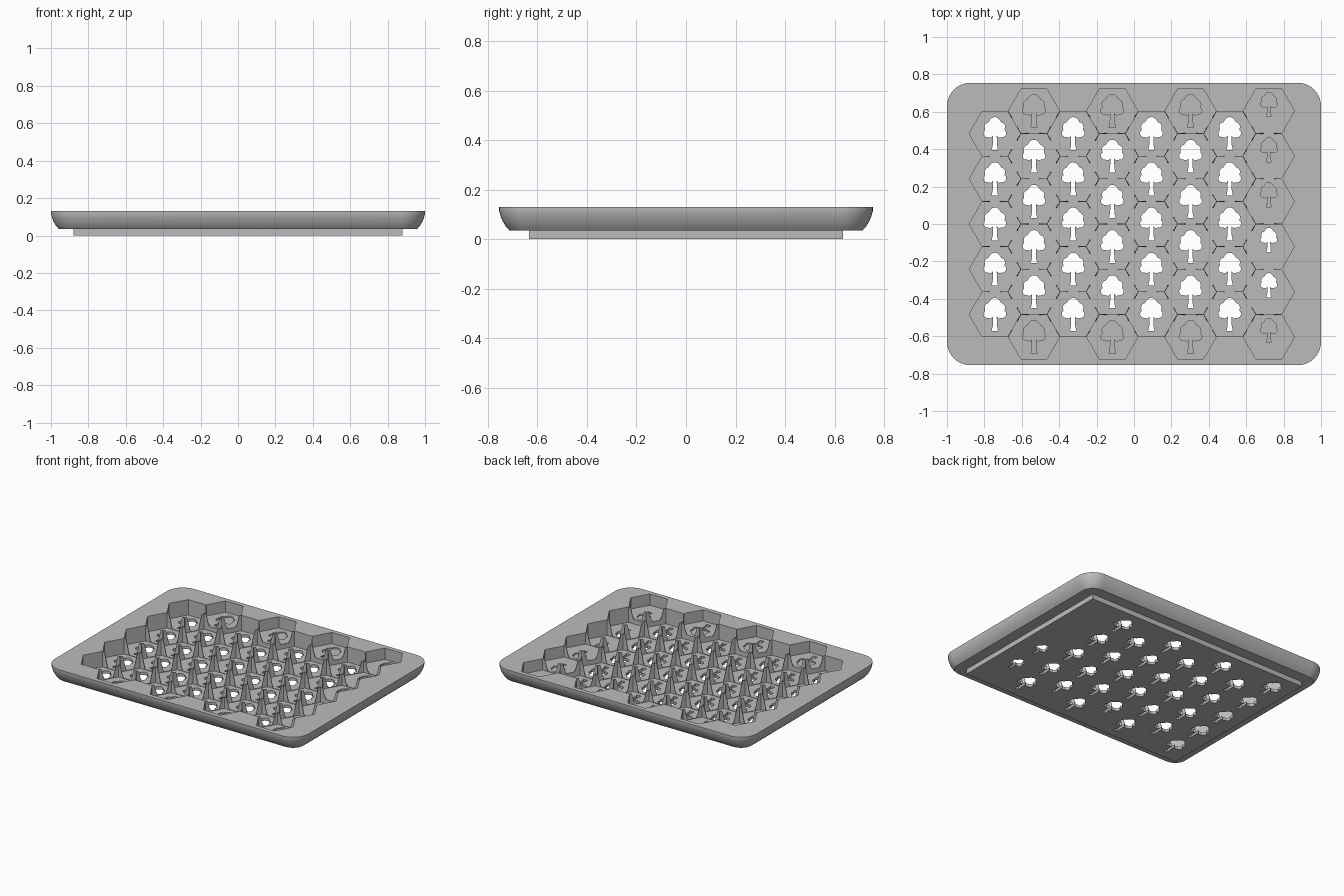
import bpy, bmesh
from math import cos, sin, pi, sqrt, atan2, hypot, radians
from mathutils import Matrix, Vector

if "Cube" in bpy.data.objects:
    bpy.data.objects.remove(bpy.data.objects["Cube"])

RIM = 0.13            # top of the tray
FLOOR = 0.02          # floor of pierced cells
SHELF = 0.05          # floor of engraved cells
PITCH = 0.1395        # hexagon radius of the grid
CELL = 0.137          # hexagon radius of a pocket

gray = bpy.data.materials.new("gray")
gray.use_nodes = True
gray.diffuse_color = (0.5, 0.5, 0.5, 1)
gray.node_tree.nodes["Principled BSDF"].inputs["Base Color"].default_value = (0.5, 0.5, 0.5, 1)


def make_object(name, bm):
    bmesh.ops.recalc_face_normals(bm, faces=bm.faces)
    mesh = bpy.data.meshes.new(name)
    bm.to_mesh(mesh)
    bm.free()
    mesh.materials.append(gray)
    obj = bpy.data.objects.new(name, mesh)
    bpy.context.collection.objects.link(obj)
    return obj


def loft(bm, rings):
    """Closed solid through rings with equal point counts."""
    loops = [[bm.verts.new(p) for p in ring] for ring in rings]
    n = len(loops[0])
    for a, b in zip(loops, loops[1:]):
        for i in range(n):
            j = (i + 1) % n
            bm.faces.new((a[i], a[j], b[j], b[i]))
    bm.faces.new(loops[0][::-1])
    bm.faces.new(loops[-1])


def prism(bm, points, z0, z1):
    loft(bm, [[(x, y, z) for x, y in points] for z in (z0, z1)])


def rounded_rect(hx, hy, r, z, steps=10):
    ring = []
    for k, (sx, sy) in enumerate(((1, 1), (-1, 1), (-1, -1), (1, -1))):
        for s in range(steps + 1):
            a = (k + s / steps) * pi / 2
            ring.append((sx * (hx - r) + r * cos(a), sy * (hy - r) + r * sin(a), z))
    return ring


def tree_outline(cx, cy, scale):
    """Lobed crown over a trunk with a flared foot."""
    half = [(0.017, -0.088), (0.011, -0.06), (0.01, -0.012), (0.022, -0.022)]
    lobes = [(0.04, 0.002, 0.021, -100, 55), (0.03, 0.036, 0.025, -25, 80),
             (0.0, 0.058, 0.03, 38, 90)]
    for x, y, r, a0, a1 in lobes:
        for s in range(6):
            a = radians(a0 + (a1 - a0) * s / 5)
            half.append((x + r * cos(a), y + r * sin(a)))
    outline = half + [(-x, y) for x, y in half[-2::-1]]
    return [(cx + scale * x, cy + scale * y) for x, y in outline]


# Cell layout: columns of five and six, with engraved cells on the outside
cells = []
for col in range(8):
    x = -0.744 + 1.5 * PITCH * col
    count = 5 + col % 2
    for row in range(count):
        y = (row - (count - 1) / 2) * PITCH * sqrt(3)
        pierced = abs(y) < 0.55 and (col < 7 or y < 0)
        cells.append((x, y, pierced, col == 7))

# Curved tray body standing on a square-cornered base
rings = [rounded_rect(0.88, 0.635, 0.003, 0), rounded_rect(0.88, 0.635, 0.003, 0.035)]
for inset, z in ((0.042, 0.035), (0.027, 0.052), (0.015, 0.072), (0.006, 0.094), (0, 0.115), (0, RIM)):
    rings.append(rounded_rect(1 - inset, 0.755 - inset, 0.125 - inset, z))
bm = bmesh.new()
loft(bm, rings)
tray = make_object("hexagon_tray", bm)

# Hexagonal pockets
bm = bmesh.new()
for x, y, pierced, last in cells:
    hexagon = [(x + CELL * cos(k * pi / 3), y + CELL * sin(k * pi / 3)) for k in range(6)]
    prism(bm, hexagon, FLOOR if pierced else SHELF, RIM + 0.05)
pockets = make_object("pocket_cutter", bm)

# Finger notches in the middle of every shared wall
bm = bmesh.new()
for i, a in enumerate(cells):
    for b in cells[:i]:
        dx, dy = b[0] - a[0], b[1] - a[1]
        if hypot(dx, dy) > PITCH * 2:
            continue
        low = (FLOOR if a[2] and b[2] else SHELF) + 0.003
        place = (Matrix.Translation(((a[0] + b[0]) / 2, (a[1] + b[1]) / 2, 0))
                 @ Matrix.Rotation(atan2(dy, dx), 4, 'Z'))
        profile = [(-0.028, low), (0.028, low), (0.04, 0.08), (0.056, RIM + 0.01),
                   (-0.056, RIM + 0.01), (-0.04, 0.08)]
        loft(bm, [[place @ Vector((t, s, z)) for s, z in profile] for t in (-0.006, 0.006)])
notches = make_object("notch_cutter", bm)

# Tree shapes, cut through or engraved in the floors
bm = bmesh.new()
for x, y, pierced, last in cells:
    outline = tree_outline(x, y + (0.035 if last else 0), 0.74 if last else 1)
    prism(bm, outline, -0.05 if pierced else SHELF - 0.009, 0.09)
trees = make_object("tree_cutter", bm)

# Cut the tray and discard the cutters
bpy.context.view_layer.objects.active = tray
tray.select_set(True)
for cutter in (pockets, notches, trees):
    cutter.hide_render = True
    cut = tray.modifiers.new(cutter.name, 'BOOLEAN')
    cut.operation = 'DIFFERENCE'
    cut.solver = 'EXACT'
    cut.object = cutter
    bpy.ops.object.modifier_apply(modifier=cut.name)
    bpy.data.objects.remove(cutter)

bpy.ops.object.shade_smooth_by_angle(angle=radians(30))
